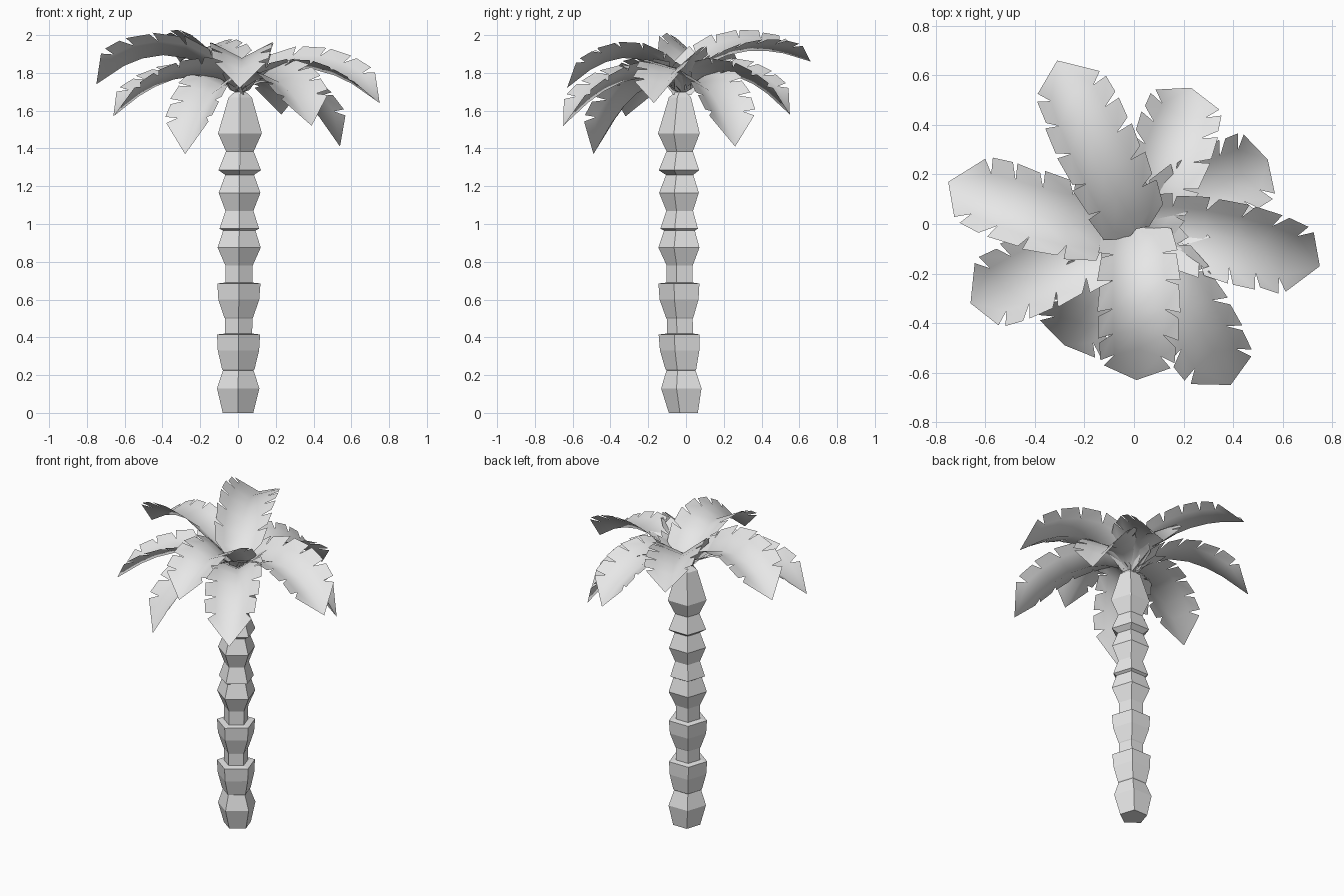
import bpy, bmesh, math, random
from mathutils import Matrix, Vector

random.seed(4)
cube = bpy.data.objects.get("Cube")
if cube:
    bpy.data.objects.remove(cube, do_unlink=True)

grey = bpy.data.materials.new("light_grey")
grey.use_nodes = True
grey.diffuse_color = (0.8, 0.8, 0.8, 1)
grey.node_tree.nodes["Principled BSDF"].inputs["Base Color"].default_value = grey.diffuse_color


def finish(name, bm):
    mesh = bpy.data.meshes.new(name)
    bm.to_mesh(mesh)
    bm.free()
    mesh.materials.append(grey)
    obj = bpy.data.objects.new(name, mesh)
    bpy.context.collection.objects.link(obj)
    return obj


# Trunk: five-sided rings stacked as knobbly segments (height, radius)
PROFILE = [(0, .085), (.13, .118), (.225, .085), (.23, .09), (.33, .115), (.415, .12),
           (.42, .076), (.5, .076), (.505, .08), (.6, .114), (.685, .12), (.69, .076),
           (.78, .076), (.875, .12), (.965, .09), (.975, .11), (1.07, .078),
           (1.165, .116), (1.26, .08), (1.285, .118), (1.385, .077), (1.48, .122),
           (1.67, .065), (1.7, .03)]


def build_trunk():
    bm = bmesh.new()
    rings = []
    for z, r in PROFILE:
        cx = .012 * z / 1.7
        cy = -.006 - .02 * math.sin(min(z * 3, math.pi / 2))
        rings.append([bm.verts.new((cx + r * math.cos(a), cy + r * math.sin(a), z))
                      for a in (math.tau * k / 5 - math.pi / 2 for k in range(5))])
    for low, high in zip(rings, rings[1:]):
        for k in range(5):
            n = (k + 1) % 5
            bm.faces.new((low[k], low[n], high[n], high[k]))
    bm.faces.new(rings[0][::-1])
    bm.faces.new(rings[-1])
    finish("trunk", bm)


# Fronds: arched sheets folded up into a V along the rib, with notched edges
STATIONS = (0, .1, .24, .4, .56, .7, .82)
WIDTHS = (.05, .14, .16, .168, .168, .163, .15)


def build_frond(name, base, tip, arch, bend, roll):
    root = Vector((.01, -.02, base))
    tip = Vector(tip)
    chord = Vector((tip.x - root.x, tip.y - root.y, 0))
    across = Vector((-chord.y, chord.x, 0)).normalized()
    control = root + chord * .42 + across * bend
    control.z = arch

    def point(t, w):
        """Point at t along the rib and w out from it."""
        u = 1 - t
        p = root * u * u + control * 2 * u * t + tip * t * t
        tangent = ((control - root) * u + (tip - control) * t).normalized()
        side = Vector((-tangent.y, tangent.x, 0)).normalized()
        offset = side * w + tangent.cross(side) * abs(w) * .52
        return p + Matrix.Rotation(roll * min(1, t * 3), 3, tangent) @ offset

    bm = bmesh.new()
    rib = [bm.verts.new(point(t, 0)) for t in STATIONS]
    end = bm.verts.new(tip)
    for sign in (1, -1):
        def face(*verts):
            bm.faces.new(verts if sign < 0 else verts[::-1])

        inner = [bm.verts.new(point(t, sign * w * .62)) for t, w in zip(STATIONS, WIDTHS)]
        last = None
        for i in range(len(STATIONS) - 1):
            face(rib[i], rib[i + 1], inner[i + 1], inner[i])
            # Outer lobes pull apart towards the tip, leaving notches
            if i < 2:
                start = last or bm.verts.new(point(STATIONS[i], sign * WIDTHS[i]))
            else:
                start = bm.verts.new(point(STATIONS[i] + random.uniform(.03, .05),
                                           sign * WIDTHS[i] * random.uniform(.92, 1)))
            last = bm.verts.new(point(STATIONS[i + 1] + .012, sign * WIDTHS[i + 1]))
            face(inner[i], inner[i + 1], last, start)
        # Pointed end lobe
        corner = bm.verts.new(point(STATIONS[-1] + .045, sign * WIDTHS[-1] * .9))
        face(rib[-1], end, inner[-1])
        face(inner[-1], end, corner)
    obj = finish(name, bm)
    bpy.ops.object.select_all(action='DESELECT')
    obj.select_set(True)
    bpy.context.view_layer.objects.active = obj
    bpy.ops.object.shade_smooth_by_angle(angle=math.radians(60))


build_trunk()
# name, base height, tip, arch height, sideways bend, roll
for frond in [
    ("frond_right_high", 1.67, (-.75, .17, 1.74), 2.08, .09, .2),
    ("frond_right_low", 1.69, (-.66, -.32, 1.57), 1.92, 0, .1),
    ("frond_front_right", 1.69, (-.28, -.49, 1.37), 1.89, 0, .05),
    ("frond_front_high", 1.7, (.01, -.63, 1.72), 2.05, .02, 0),
    ("frond_front_left", 1.69, (.39, -.65, 1.52), 1.92, .03, .1),
    ("frond_left_high", 1.69, (.75, -.17, 1.64), 1.98, .08, .2),
    ("frond_left_low", 1.69, (.54, .26, 1.41), 1.9, 0, 0),
    ("frond_back_left", 1.69, (.23, .55, 1.58), 1.94, -.03, 0),
    ("frond_back_high", 1.74, (-.31, .66, 1.86), 2.02, .03, .15),
]:
    build_frond(*frond)
